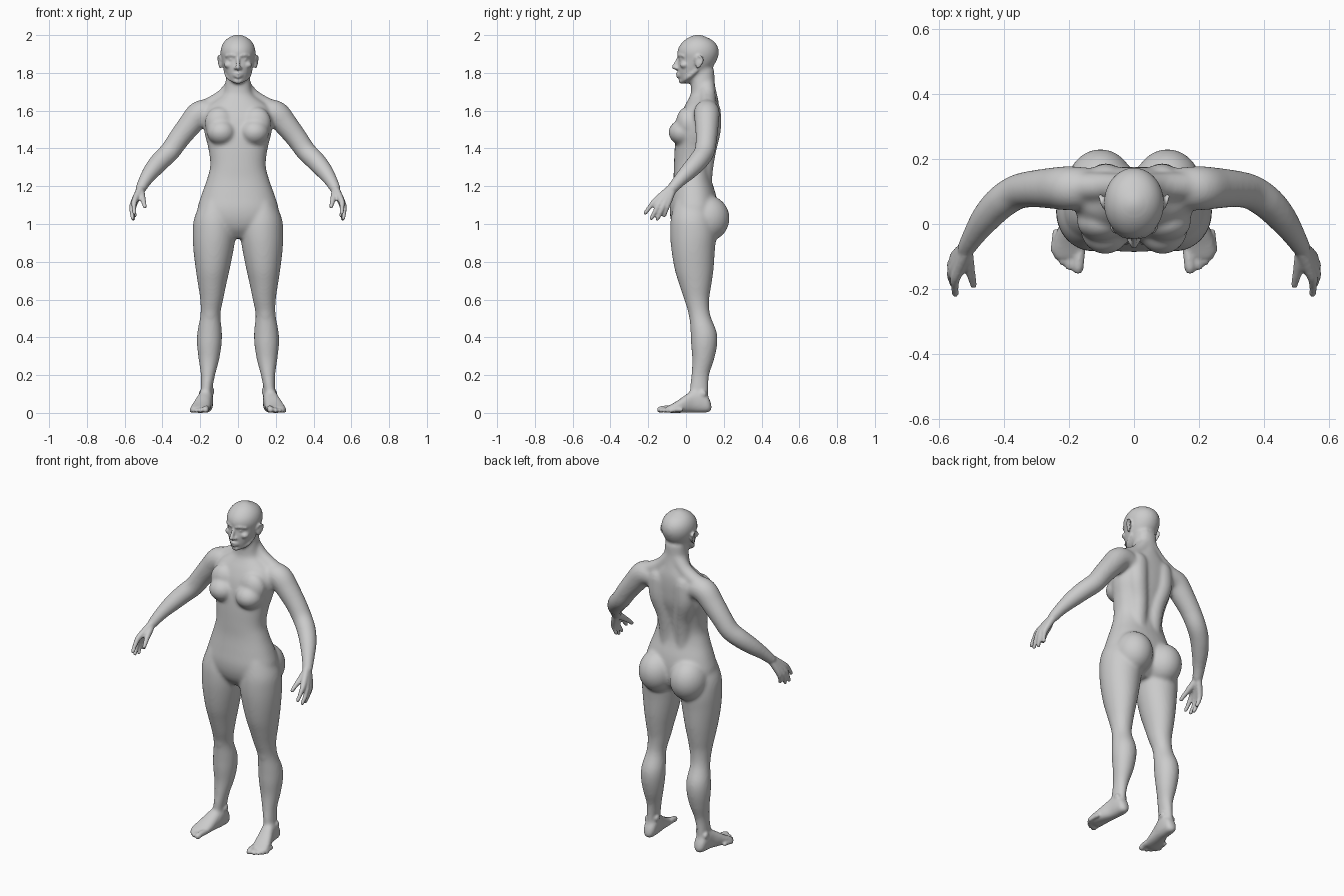
import bpy, bmesh, math
from mathutils import Vector, Matrix


def spline(rows, n=5):
    """Catmull-Rom resampling of rows of numbers."""
    pts = [Vector(r) for r in rows]
    out = []
    for i in range(len(pts) - 1):
        a, b = pts[max(i - 1, 0)], pts[i]
        c, d = pts[i + 1], pts[min(i + 2, len(pts) - 1)]
        for k in range(n):
            t = k / n
            out.append(0.5 * (2 * b + (c - a) * t + (2 * a - 5 * b + 4 * c - d) * t * t
                              + (3 * b - a - 3 * c + d) * t ** 3))
    return out + [pts[-1]]


def skin(bm, rings):
    """Bridge rings of points into a closed skin."""
    loops = [[bm.verts.new(p) for p in r] for r in rings]
    n = len(loops[0])
    for a, b in zip(loops, loops[1:]):
        for i in range(n):
            bm.faces.new((a[i], a[(i + 1) % n], b[(i + 1) % n], b[i]))
    bm.faces.new(loops[0][::-1])
    bm.faces.new(loops[-1])


def loft(bm, rows, s=1, axis='z', power=2.0, n=36):
    """Rows: position along axis, centre x, half width, low and high of the other axis."""
    rings = []
    for t, cx, rx, lo, hi in spline(rows):
        ring = []
        for i in range(n):
            a = 2 * math.pi * i / n
            c, q = math.cos(a), math.sin(a)
            u = s * cx + rx * math.copysign(abs(c) ** (2 / power), c)
            v = (lo + hi) / 2 + (hi - lo) / 2 * math.copysign(abs(q) ** (2 / power), q)
            ring.append((u, v, t) if axis == 'z' else (u, t, v))
        rings.append(ring)
    skin(bm, rings)


def ball(bm, c, r, s=1, rot=(0, 0, 0)):
    m = Matrix.Translation((s * c[0], c[1], c[2]))
    for ang, ax in zip(rot, 'XYZ'):
        m = m @ Matrix.Rotation(ang * (1 if ax == 'X' else s), 4, ax)
    bmesh.ops.create_uvsphere(bm, u_segments=24, v_segments=14, radius=1,
                              matrix=m @ Matrix.Diagonal((*r, 1)))


def tube(bm, rows, s=1, n=14):
    """Rows: x, y, z, radius. Round tube with round ends."""
    pts = [(Vector((s * p[0], p[1], p[2])), p[3]) for p in spline(rows)]
    whole = pts[-1][0] - pts[0][0]
    k = min(range(3), key=lambda i: abs(whole[i]))
    ref = Vector([float(i == k) for i in range(3)])
    (p0, r0), (p1, r1) = pts[0], pts[-1]
    d0, d1 = (p0 - pts[1][0]).normalized(), (p1 - pts[-2][0]).normalized()
    arc = [math.radians(a) for a in (30, 55, 80)]
    pts = ([(p0 + d0 * r0 * math.sin(a), r0 * math.cos(a)) for a in reversed(arc)] + pts
           + [(p1 + d1 * r1 * math.sin(a), r1 * math.cos(a)) for a in arc])
    rings = []
    for i, (p, r) in enumerate(pts):
        t = (pts[min(i + 1, len(pts) - 1)][0] - pts[max(i - 1, 0)][0]).normalized()
        u = t.cross(ref).normalized()
        v = t.cross(u)
        rings.append([p + r * (u * math.cos(2 * math.pi * j / n) + v * math.sin(2 * math.pi * j / n))
                      for j in range(n)])
    skin(bm, rings)


def fuse(bm, name, voxel, smooth, base=None):
    """Melt all overlapping pieces into one smooth skin."""
    bmesh.ops.recalc_face_normals(bm, faces=bm.faces)
    if base:
        bm.from_mesh(base.data)
        bpy.data.objects.remove(base)
    me = bpy.data.meshes.new(name)
    bm.to_mesh(me)
    bm.free()
    ob = bpy.data.objects.new(name, me)
    bpy.context.collection.objects.link(ob)
    rm = ob.modifiers.new("melt", 'REMESH')
    rm.mode, rm.voxel_size = 'VOXEL', voxel
    sm = ob.modifiers.new("soften", 'SMOOTH')
    sm.factor, sm.iterations = 0.5, smooth
    dg = bpy.context.evaluated_depsgraph_get()
    new = bpy.data.meshes.new_from_object(ob.evaluated_get(dg))
    ob.modifiers.clear()
    ob.data = new
    return ob


core = bmesh.new()

# torso and neck
loft(core, [(.925, 0, .07, -.02, .10), (.97, 0, .16, -.06, .15), (1.02, 0, .21, -.08, .165),
            (1.08, 0, .215, -.086, .17), (1.15, 0, .195, -.078, .16), (1.235, 0, .165, -.067, .135),
            (1.31, 0, .147, -.064, .13), (1.40, 0, .157, -.06, .147), (1.48, 0, .177, -.052, .168),
            (1.56, 0, .185, -.035, .175), (1.62, 0, .165, -.01, .175), (1.66, 0, .115, .012, .17),
            (1.69, 0, .08, .025, .163), (1.75, 0, .066, .028, .152), (1.82, 0, .06, .03, .15)],
     power=2.25)

# skull and jaw
loft(core, [(1.745, 0, .024, -.028, .02), (1.77, 0, .05, -.036, .06), (1.80, 0, .066, -.042, .11),
            (1.84, 0, .080, -.044, .148), (1.873, 0, .088, -.039, .166), (1.905, 0, .093, -.047, .174),
            (1.94, 0, .088, -.037, .168), (1.97, 0, .070, -.012, .145), (1.99, 0, .044, .018, .108),
            (2.003, 0, .012, .052, .075)])

for s in (1, -1):
    # leg
    loft(core, [(.05, .168, .034, .03, .12), (.12, .167, .031, .02, .118), (.2, .159, .038, .028, .123),
                (.28, .154, .054, .033, .148), (.36, .152, .065, .027, .165), (.43, .150, .065, .024, .162),
                (.52, .146, .053, .015, .128), (.6, .139, .061, -.010, .123), (.68, .137, .075, -.036, .135),
                (.76, .134, .090, -.06, .146), (.86, .130, .106, -.077, .153), (.95, .126, .114, -.084, .16),
                (1.03, .125, .107, -.08, .15), (1.12, .12, .075, -.06, .13)], s)
    ball(core, (.146, .045, .53), (.036, .034, .045), s)                       # kneecap
    ball(core, (.103, .113, 1.03), (.106, .118, .122), s)                      # buttock
    ball(core, (.088, -.015, 1.485), (.077, .078, .068), s)                    # breast
    ball(core, (.098, .005, 1.535), (.078, .058, .085), s)                     # chest muscle
    # back muscles and shoulder slope
    tube(core, [(.05, .10, 1.13, .045), (.05, .09, 1.25, .05), (.058, .105, 1.38, .053),
                (.085, .125, 1.5, .06), (.085, .125, 1.6, .06)], s, 24)
    tube(core, [(.02, .11, 1.74, .042), (.08, .115, 1.67, .042), (.17, .115, 1.615, .045)], s, 24)
    # arm
    tube(core, [(.11, .11, 1.58, .06), (.165, .11, 1.592, .066), (.208, .11, 1.58, .068),
                (.255, .11, 1.525, .063), (.31, .108, 1.455, .057), (.36, .098, 1.385, .054),
                (.41, .066, 1.335, .052), (.455, .018, 1.283, .046), (.49, -.032, 1.233, .036),
                (.516, -.075, 1.185, .029)], s, 28)
    # foot
    loft(core, [(.135, .168, .014, .012, .045), (.118, .168, .032, .002, .085), (.08, .169, .038, 0, .125),
                (.04, .173, .040, 0, .122), (0, .184, .045, 0, .097), (-.05, .196, .052, 0, .062),
                (-.085, .202, .053, 0, .042), (-.11, .202, .040, .004, .03)], s, 'y', 2.4)

base = fuse(core, "body_base", .009, 7)

full = bmesh.new()

# nose, lips and chin
tube(full, [(0, -.036, 1.888, .008), (0, -.050, 1.858, .009), (0, -.063, 1.832, .012)])
ball(full, (0, -.064, 1.828), (.013, .012, .010))
tube(full, [(-.024, -.036, 1.791, .004), (0, -.047, 1.796, .007), (.024, -.036, 1.791, .004)])
tube(full, [(-.021, -.035, 1.783, .004), (0, -.044, 1.779, .008), (.021, -.035, 1.783, .004)])
ball(full, (0, -.023, 1.757), (.024, .016, .015))

fingers = [((.547, -.160, 1.125), (.551, -.190, 1.092), (.549, -.216, 1.058)),
           ((.556, -.141, 1.108), (.562, -.162, 1.068), (.557, -.184, 1.030)),
           ((.556, -.119, 1.102), (.561, -.135, 1.062), (.554, -.151, 1.027)),
           ((.549, -.097, 1.105), (.552, -.106, 1.073), (.546, -.116, 1.044))]
toes = [(.172, -.137, .017), (.199, -.131, .0125), (.219, -.116, .012),
        (.236, -.099, .0115), (.246, -.080, .011)]

for s in (1, -1):
    ball(full, (.013, -.050, 1.825), (.009, .011, .008), s)                    # nostril
    ball(full, (.034, -.019, 1.872), (.016, .016, .012), s)                    # eye
    tube(full, [(.012, -.040, 1.889, .007), (.036, -.034, 1.895, .008), (.062, -.012, 1.889, .008)], s)
    ball(full, (.050, -.008, 1.842), (.024, .024, .018), s)                    # cheekbone
    tube(full, [(.066, .055, 1.815, .012), (.052, .015, 1.780, .013), (.016, -.018, 1.758, .012)], s)
    # ear: rim around a thin shell
    ball(full, (.094, .068, 1.855), (.009, .020, .032), s, (-.15, 0, -.3))
    tube(full, [(.092, .047, 1.868, .004), (.100, .062, 1.889, .005), (.106, .086, 1.882, .005),
                (.103, .086, 1.856, .005), (.094, .062, 1.826, .006)], s)
    # palm and fingers
    for k, m, tip in fingers:
        wrist = (.516, -.078 + .25 * (k[1] + .13), 1.185)
        tube(full, [(*wrist, .021), (*k, .0165), (*m, .0125), (*tip, .0105)], s)
    tube(full, [(.515, -.088, 1.175, .020), (.508, -.125, 1.145, .018), (.500, -.160, 1.118, .0135),
                (.493, -.188, 1.092, .011)], s)                                # thumb
    # toes
    for x, y, r in toes:
        tube(full, [(x - .006, y + .055, r + .006, r), (x - .002, y + .02, r + .005, r), (x, y, r, r)], s)
    ball(full, (.137, .078, .115), (.012, .020, .020), s)                      # inner ankle bone
    ball(full, (.196, .088, .100), (.012, .020, .020), s)                      # outer ankle bone

body = fuse(full, "body", .0065, 3, base)
body.data.shade_smooth()
